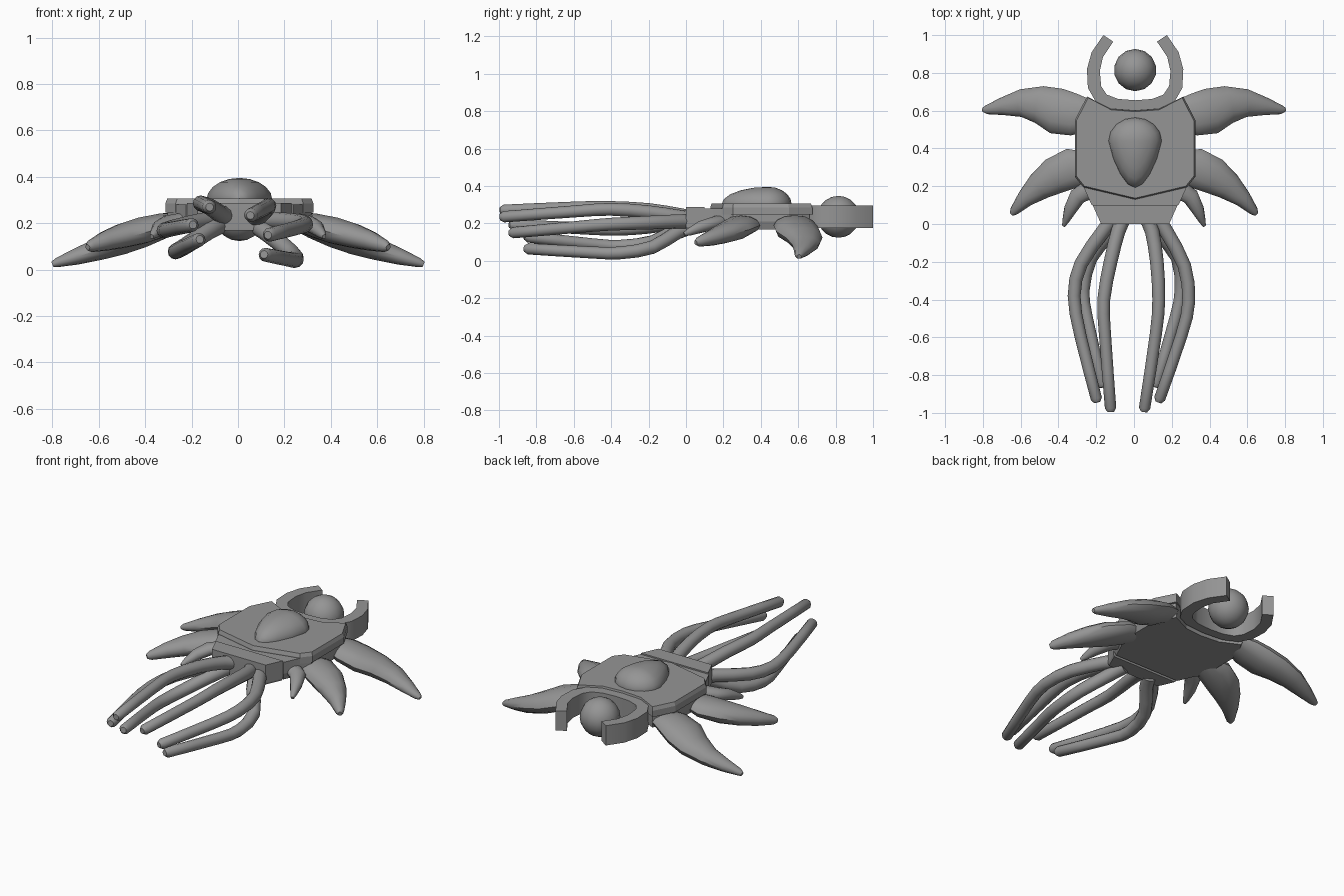
import bpy, bmesh, math
from mathutils import Vector

if "Cube" in bpy.data.objects:
    bpy.data.objects.remove(bpy.data.objects["Cube"])

grey = bpy.data.materials.new("plain_grey")
grey.use_nodes = True
colour = (0.3, 0.3, 0.3, 1)
grey.diffuse_color = colour
grey.node_tree.nodes["Principled BSDF"].inputs["Base Color"].default_value = colour


def finish(name, bm, mirror=False, angle=40):
    bmesh.ops.recalc_face_normals(bm, faces=bm.faces)
    mesh = bpy.data.meshes.new(name)
    bm.to_mesh(mesh)
    bm.free()
    mesh.materials.append(grey)
    ob = bpy.data.objects.new(name, mesh)
    bpy.context.collection.objects.link(ob)
    bpy.ops.object.select_all(action='DESELECT')
    ob.select_set(True)
    bpy.context.view_layer.objects.active = ob
    bpy.ops.object.shade_smooth_by_angle(angle=math.radians(angle))
    if mirror:
        ob.modifiers.new("Mirror", 'MIRROR')
    else:
        ob.location.x = 0.006


def skin(bm, rings):
    """Join rings of points into a closed, capped solid."""
    loops = [[bm.verts.new(p) for p in ring] for ring in rings]
    for a, b in zip(loops, loops[1:]):
        for i in range(len(a)):
            j = (i + 1) % len(a)
            bm.faces.new((a[i], a[j], b[j], b[i]))
    bm.faces.new(loops[0])
    bm.faces.new(loops[-1])


def limb(name, stations, sides=12, mirror=False):
    """Tapered limb; each station is x, y, z, half width, half height."""
    pts = [Vector(s[:3]) for s in stations]
    rings = []
    for i, s in enumerate(stations):
        t = (pts[min(i + 1, len(pts) - 1)] - pts[max(i - 1, 0)]).normalized()
        side = t.cross(Vector((0, 0, 1))).normalized()
        up = side.cross(t)
        angles = [math.tau * k / sides for k in range(sides)]
        rings.append([pts[i] + side * s[3] * math.cos(a) + up * s[4] * math.sin(a)
                      for a in angles])
    bm = bmesh.new()
    skin(bm, rings)
    finish(name, bm, mirror)


def slab(name, half, layers, cy=0.4):
    """Symmetric outline stacked in layers of (height, scale)."""
    outline = half + [(-x, y) for x, y in reversed(half) if x > 0]
    bm = bmesh.new()
    skin(bm, [[(x * s, cy + (y - cy) * s, z) for x, y in outline] for z, s in layers])
    finish(name, bm, angle=15)


# Body: lower hull, overlapping shell and front neck
slab("lower_hull",
     [(0, 0.1), (0.23, 0.1), (0.275, 0.2), (0.31, 0.25), (0.31, 0.55), (0.245, 0.66), (0.12, 0.6), (0, 0.59)],
     [(0.168, 0.95), (0.21, 1), (0.28, 1)])
slab("upper_shell",
     [(0, 0.13), (0.275, 0.195), (0.319, 0.25), (0.319, 0.55), (0.255, 0.675), (0.13, 0.61), (0, 0.6)],
     [(0.247, 1), (0.285, 1), (0.306, 0.975)])
slab("neck", [(0, 0), (0.18, 0), (0.225, 0.1), (0, 0.1)],
     [(0.168, 0.97), (0.18, 1), (0.288, 1)], cy=0.05)

# Egg-shaped dome, pointed toward the front
bm = bmesh.new()
bmesh.ops.create_uvsphere(bm, u_segments=16, v_segments=10, radius=1)
for v in bm.verts:
    front = max(0, -v.co.y)
    v.co = (v.co.x * 0.142 * (1 - 0.3 * front), 0.44 + v.co.y * (0.25 if front else 0.125),
            0.3 + v.co.z * 0.095)
finish("dome", bm)

# Orb held by the rear claw
bm = bmesh.new()
bmesh.ops.create_uvsphere(bm, u_segments=14, v_segments=10, radius=0.112)
bmesh.ops.translate(bm, verts=bm.verts, vec=(0, 0.815, 0.235))
finish("orb", bm)

# Open claw ring around the orb
outer = [(0, 0.6), (0.13, 0.61), (0.21, 0.65), (0.25, 0.72), (0.255, 0.82), (0.23, 0.91), (0.168, 1.0)]
inner = [(0, 0.655), (0.09, 0.662), (0.15, 0.685), (0.18, 0.73), (0.187, 0.81), (0.17, 0.885), (0.116, 0.965)]
bm = bmesh.new()
rings = []
for side in (-1, 1):
    pairs = list(zip(outer, inner))
    for o, n in (reversed(pairs) if side < 0 else pairs[1:]):
        rings.append([(side * o[0], o[1], 0.176), (side * o[0], o[1], 0.296),
                      (side * n[0], n[1], 0.296), (side * n[0], n[1], 0.176)])
skin(bm, rings)
finish("claw_ring", bm)

# Side fins, mirrored
limb("rear_fin", [(0.24, 0.575, 0.21, 0.085, 0.035), (0.32, 0.58, 0.19, 0.112, 0.055),
                  (0.41, 0.598, 0.158, 0.122, 0.062), (0.5, 0.632, 0.123, 0.1, 0.058),
                  (0.6, 0.64, 0.088, 0.073, 0.048), (0.7, 0.622, 0.055, 0.046, 0.035),
                  (0.78, 0.605, 0.03, 0.024, 0.02), (0.8, 0.605, 0.022, 0.012, 0.012)], mirror=True)
limb("middle_fin", [(0.24, 0.3, 0.21, 0.08, 0.035), (0.33, 0.295, 0.19, 0.106, 0.052),
                    (0.42, 0.255, 0.167, 0.098, 0.058), (0.5, 0.2, 0.145, 0.075, 0.053),
                    (0.575, 0.135, 0.122, 0.047, 0.042), (0.635, 0.068, 0.101, 0.024, 0.026),
                    (0.648, 0.052, 0.096, 0.012, 0.013)], mirror=True)
limb("front_fin", [(0.24, 0.18, 0.215, 0.05, 0.03), (0.3, 0.145, 0.2, 0.045, 0.035),
                   (0.338, 0.075, 0.18, 0.034, 0.032), (0.362, 0.015, 0.153, 0.018, 0.02),
                   (0.372, -0.01, 0.142, 0.009, 0.01)], mirror=True)


def tentacle(name, path):
    """Round tentacle, softened between its points, with a blunt tip."""
    p = [Vector(q) for q in path]
    curve = [p[0]]
    for i in range(len(p) - 1):
        before, after = p[max(i - 1, 0)], p[min(i + 2, len(p) - 1)]
        middle = (p[i] + p[i + 1]) * 0.5625 - (before + after) * 0.0625
        curve += [middle, p[i + 1]]
    n = len(curve) - 1
    stations = [(*q, 0.04 - 0.01 * i / n, 0.04 - 0.01 * i / n) for i, q in enumerate(curve)]
    tip = p[-1] + (p[-1] - curve[-2]).normalized() * 0.02
    limb(name, stations + [(*tip, 0.017, 0.017)])


# Front tentacles, three on each side, slightly uneven
tentacle("right_upper_tentacle", [(-0.06, 0.03, 0.23), (-0.09, -0.04, 0.245), (-0.13, -0.2, 0.272),
                                  (-0.166, -0.4, 0.285), (-0.16, -0.58, 0.285), (-0.13, -0.975, 0.27)])
tentacle("left_upper_tentacle", [(0.06, 0.03, 0.225), (0.09, -0.04, 0.235), (0.115, -0.2, 0.26),
                                 (0.125, -0.4, 0.275), (0.11, -0.58, 0.265), (0.05, -0.975, 0.235)])
tentacle("right_middle_tentacle", [(-0.12, 0.03, 0.21), (-0.17, -0.04, 0.205), (-0.286, -0.21, 0.18),
                                   (-0.323, -0.38, 0.168), (-0.29, -0.59, 0.175), (-0.205, -0.925, 0.192)])
tentacle("left_middle_tentacle", [(0.12, 0.03, 0.21), (0.165, -0.04, 0.21), (0.26, -0.22, 0.203),
                                  (0.284, -0.41, 0.195), (0.245, -0.59, 0.18), (0.13, -0.925, 0.15)])
tentacle("right_lower_tentacle", [(-0.09, 0.03, 0.19), (-0.135, -0.05, 0.165), (-0.235, -0.18, 0.1),
                                  (-0.275, -0.35, 0.078), (-0.255, -0.5, 0.088), (-0.175, -0.845, 0.128)])
tentacle("left_lower_tentacle", [(0.09, 0.03, 0.18), (0.13, -0.05, 0.15), (0.225, -0.18, 0.072),
                                 (0.243, -0.35, 0.042), (0.213, -0.5, 0.044), (0.112, -0.845, 0.064)])
